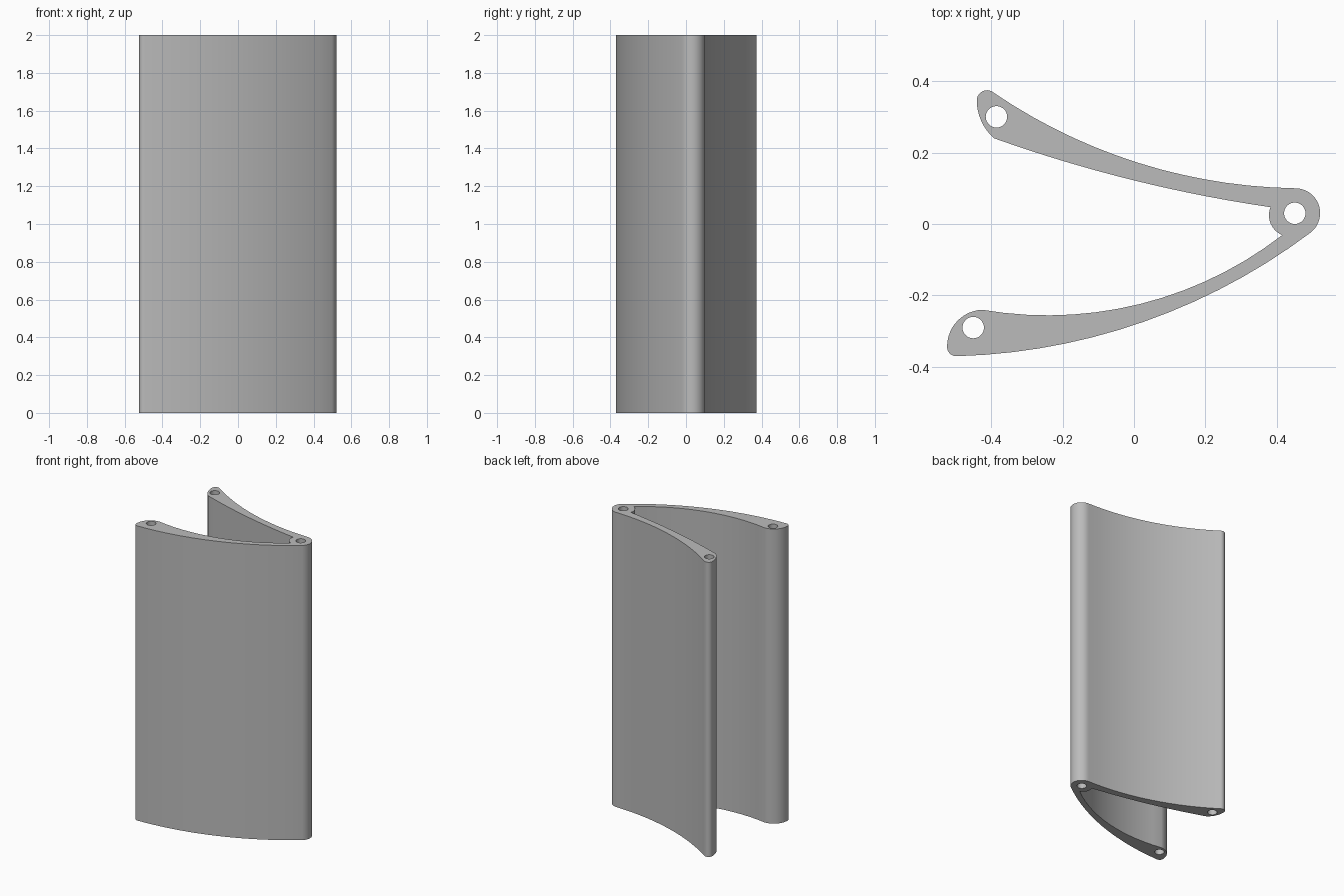
import bpy, bmesh, math
from mathutils import Vector

cube = bpy.data.objects.get("Cube")
if cube:
    bpy.data.objects.remove(cube, do_unlink=True)

HEIGHT = 2.0
HOLE_RADIUS = 0.03


def arc(a, via, b, steps):
    """Points on the circular arc a -> via -> b, leaving out b."""
    a, via, b = Vector(a), Vector(via), Vector(b)
    p, q = via - a, b - a
    d = 2 * p.cross(q)
    c = a + Vector((q.y * p.length_squared - p.y * q.length_squared,
                    p.x * q.length_squared - q.x * p.length_squared)) / d
    start = math.atan2(a.y - c.y, a.x - c.x)
    sweep = math.atan2(b.y - c.y, b.x - c.x) - start
    sweep %= math.tau
    if d < 0:
        sweep -= math.tau
    r = (a - c).length
    return [c + r * Vector((math.cos(start + sweep * i / steps),
                            math.sin(start + sweep * i / steps)))
            for i in range(steps)]


def circle(centre, radius, steps=32):
    return [Vector(centre) + radius * Vector((math.cos(math.tau * i / steps),
                                              math.sin(math.tau * i / steps)))
            for i in range(steps)]


# Outline, each arc given as end point, point on the way, step count
start = (0.497, -0.022)
arcs = [
    ((0.45, 0.10), (0.521, 0.03), 16),       # outside of the hinge barrel
    ((-0.392, 0.367), (0.0, 0.175), 14),     # outer face of the back arm
    ((-0.44, 0.345), (-0.425, 0.371), 10),   # rounded tip
    ((-0.392, 0.24), (-0.427, 0.287), 8),    # end of the back arm
    ((0.382, 0.047), (0.0, 0.122), 14),      # inner face of the back arm
    ((0.415, -0.031), (0.381, 0.005), 10),   # inside of the hinge barrel
    ((-0.425, -0.24), (0.0, -0.228), 14),    # inner face of the front arm
    ((-0.523, -0.34), (-0.491, -0.268), 12), # end of the front arm
    ((-0.495, -0.37), (-0.515, -0.363), 8),  # rounded tip
    (start, (0.0, -0.283), 14),              # outer face of the front arm
]
outline, here = [], start
for end, via, steps in arcs:
    outline += arc(here, via, end, steps)
    here = end
hole_centres = [(0.45, 0.03), (-0.385, 0.30), (-0.45, -0.29)]
loops = [outline] + [circle(c, HOLE_RADIUS) for c in hole_centres]

# Fill the section with its pin holes and extrude it to full height
bm = bmesh.new()
edges = []
for loop in loops:
    verts = [bm.verts.new((p.x, p.y, 0)) for p in loop]
    edges += [bm.edges.new((v, verts[i - 1])) for i, v in enumerate(verts)]
bmesh.ops.triangle_fill(bm, edges=edges, use_beauty=True, normal=(0, 0, 1))
top = bmesh.ops.extrude_face_region(bm, geom=bm.faces[:], use_keep_orig=True)
bmesh.ops.translate(bm, vec=(0, 0, HEIGHT),
                    verts=[g for g in top["geom"] if isinstance(g, bmesh.types.BMVert)])
bmesh.ops.recalc_face_normals(bm, faces=bm.faces[:])
mesh = bpy.data.meshes.new("hinged_profile")
bm.to_mesh(mesh)
bm.free()

grey = bpy.data.materials.new("plain grey")
grey.use_nodes = True
colour = (0.5, 0.5, 0.5, 1)
grey.diffuse_color = colour
grey.node_tree.nodes["Principled BSDF"].inputs["Base Color"].default_value = colour
mesh.materials.append(grey)

profile = bpy.data.objects.new("hinged_profile", mesh)
bpy.context.collection.objects.link(profile)
bpy.ops.object.select_all(action="DESELECT")
profile.select_set(True)
bpy.context.view_layer.objects.active = profile
bpy.ops.object.shade_smooth_by_angle(angle=math.radians(30))
